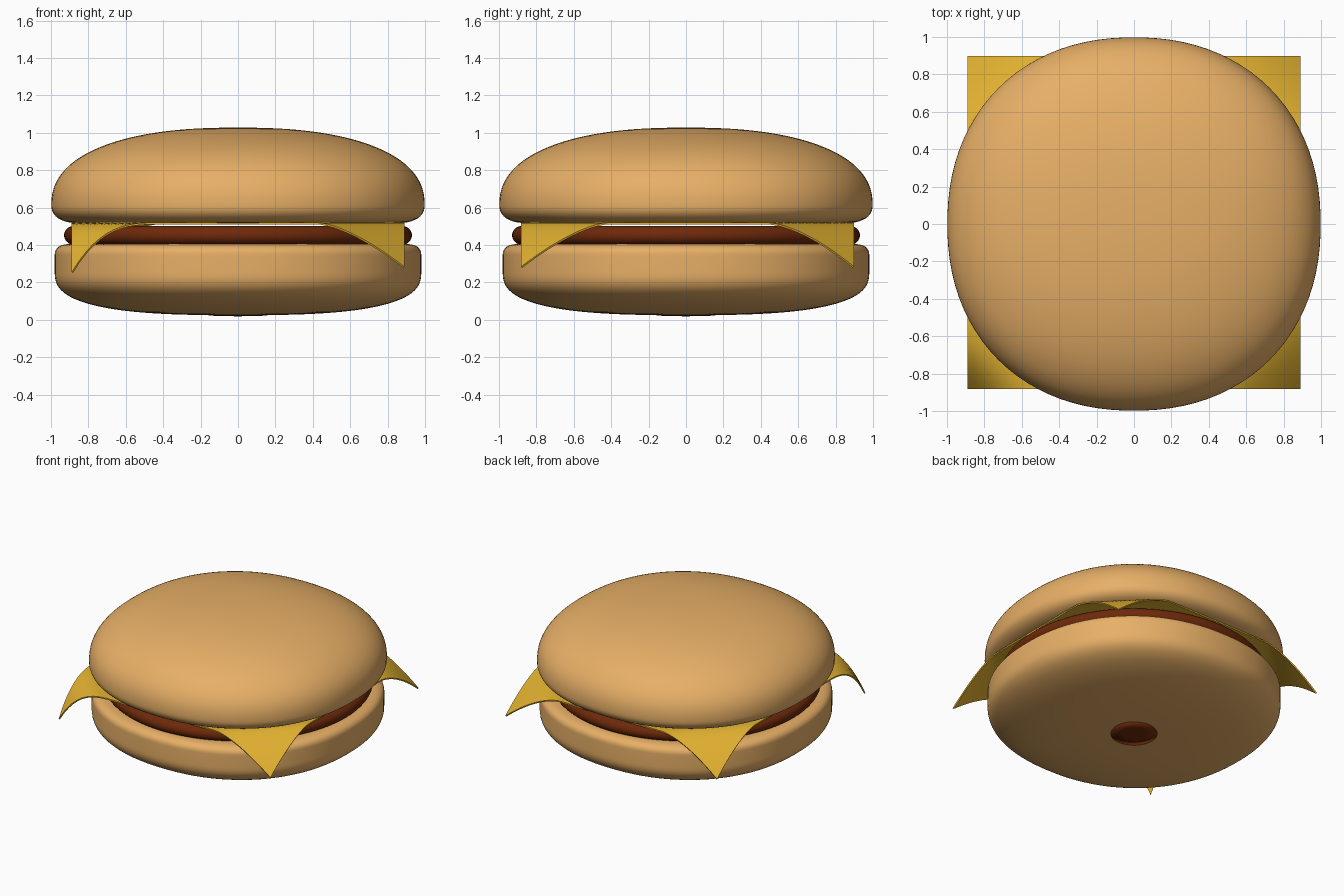
import bpy, bmesh, math

if "Cube" in bpy.data.objects:
    bpy.data.objects.remove(bpy.data.objects["Cube"])


def material(name, color):
    m = bpy.data.materials.new(name)
    m.diffuse_color = (*color, 1)
    m.use_nodes = True
    m.node_tree.nodes["Principled BSDF"].inputs["Base Color"].default_value = m.diffuse_color
    return m


BUN = material("bun", (0.80, 0.43, 0.135))
MEAT = material("meat", (0.155, 0.022, 0.003))
CHEESE = material("cheese", (0.76, 0.44, 0.03))


def arc(cx, cz, rx, rz, n=2.0, steps=16, inward=True):
    """Superellipse quarter from the outer side to the pole (or reversed)."""
    pts = []
    for i in range(steps + 1):
        a = math.pi / 2 * i / steps
        c, s = max(math.cos(a), 0), math.sin(a)
        k = (c**n + s**n) ** (-1 / n)
        pts.append((cx + rx * c * k, cz + rz * s * k))
    return pts if inward else pts[::-1]


def finish(name, bm, mat):
    bmesh.ops.remove_doubles(bm, verts=bm.verts, dist=1e-5)
    bmesh.ops.recalc_face_normals(bm, faces=bm.faces)
    for f in bm.faces:
        f.smooth = True
    me = bpy.data.meshes.new(name)
    bm.to_mesh(me)
    bm.free()
    me.materials.append(mat)
    ob = bpy.data.objects.new(name, me)
    bpy.context.collection.objects.link(ob)
    return ob


def lathe(name, pts, mat, n=2.0, sides=96):
    """Sweep a profile around z; n > 2 makes the plan slightly squarish."""
    bm = bmesh.new()
    rings = []
    for r0, z in pts:
        ring = []
        for i in range(sides):
            a = math.tau * i / sides
            c, s = math.cos(a), math.sin(a)
            r = r0 * (abs(c)**n + abs(s)**n) ** (-1 / n)
            ring.append(bm.verts.new((r * c, r * s, z)))
        rings.append(ring)
    for lo, hi in zip(rings, rings[1:]):
        for i in range(sides):
            j = (i + 1) % sides
            bm.faces.new((lo[i], lo[j], hi[j], hi[i]))
    return finish(name, bm, mat)


# Buns: soft, slightly squarish rounds
lathe("top_bun", [(0, 0.518), (0.5, 0.518)]
      + arc(0.86, 0.61, 0.138, -0.092, 2.2, 10, False)
      + arc(0, 0.61, 0.998, 0.418, 2.35, 40), BUN, 2.18)
lathe("bottom_bun", arc(0, 0.26, 0.98, -0.235, 2.8, 40, False)
      + arc(0.9, 0.345, 0.08, 0.06, 2.4, 10)
      + [(0.6, 0.405), (0, 0.405)], BUN, 2.18)

# Patty, and its core showing through the underside
lathe("patty", [(0, 0.402), (0.6, 0.402)]
      + arc(0.878, 0.452, 0.052, -0.05, 2, 8, False)
      + arc(0.878, 0.452, 0.052, 0.05, 2, 8) + [(0.6, 0.502), (0, 0.502)], MEAT)
lathe("patty_core", [(0, 0.019), (0.08, 0.02), (0.16, 0.023), (0.15, 0.04), (0, 0.04)], MEAT)

# Cheese slice: square sheet with drooping corners (depth, sharpness)
H = 0.889
DROOP = {(-1, -1): (0.265, 2.9), (1, -1): (0.235, 1.5),
         (1, 1): (0.235, 1.6), (-1, 1): (0.24, 1.6)}
bm = bmesh.new()
bmesh.ops.create_grid(bm, x_segments=48, y_segments=48, size=H)
for v in bm.verts:
    depth, power = DROOP[(1 if v.co.x > 0 else -1, 1 if v.co.y > 0 else -1)]
    s = 2 * H - abs(v.co.x) - abs(v.co.y)
    v.co.z = 0.52 - depth * max(0, 1 - s / 0.46) ** power
slice_ob = finish("cheese_slice", bm, CHEESE)
slice_ob.location.y = 0.008
mod = slice_ob.modifiers.new("thickness", 'SOLIDIFY')
mod.thickness = 0.01
mod.offset = -1
bpy.context.view_layer.objects.active = slice_ob
slice_ob.select_set(True)
bpy.ops.object.modifier_apply(modifier=mod.name)
bpy.ops.object.shade_smooth_by_angle()
